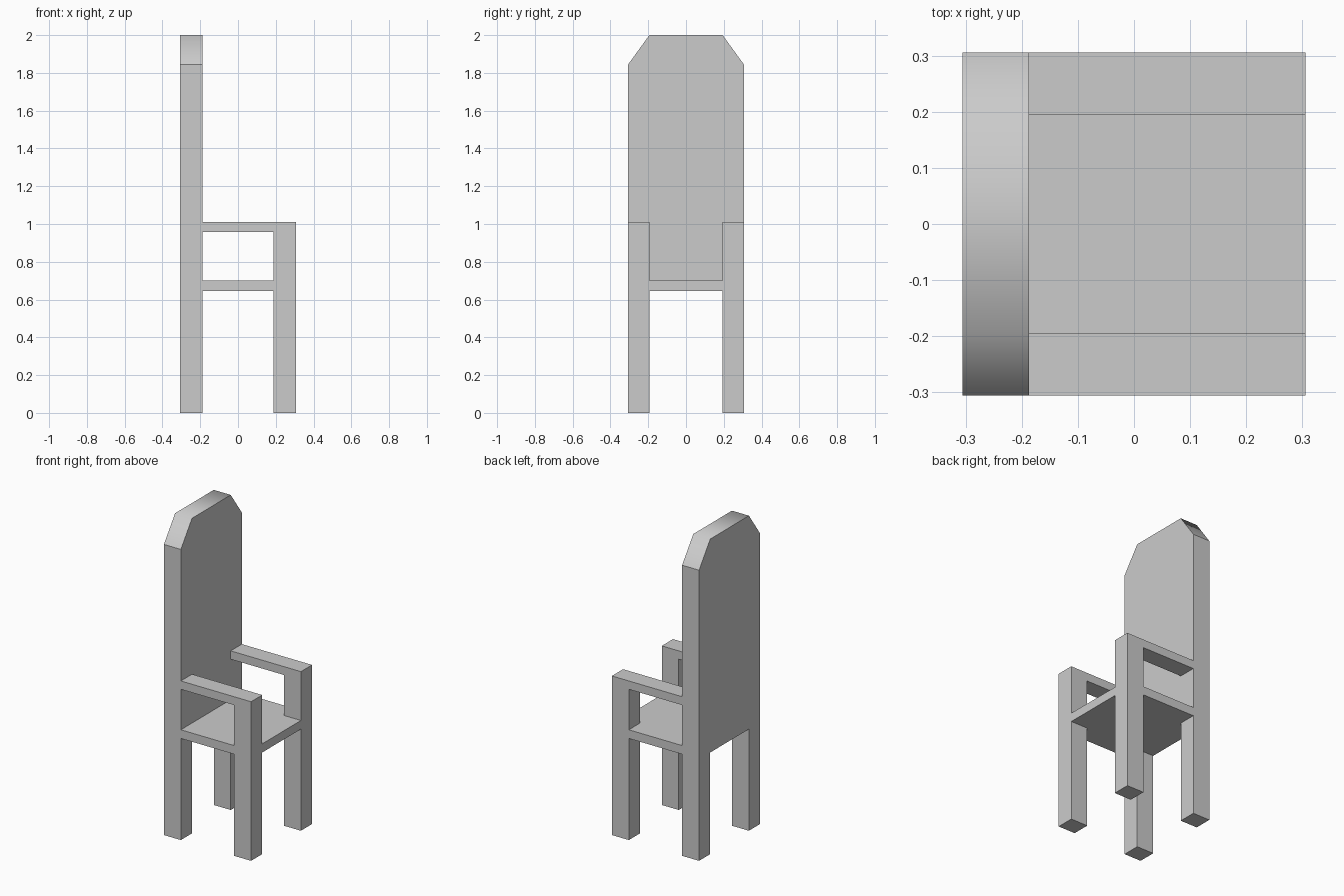
import bpy, bmesh
from mathutils import Vector

if "Cube" in bpy.data.objects:
    bpy.data.objects.remove(bpy.data.objects["Cube"])

OUT, IN = 0.306, 0.194          # outer and inner leg faces across the width
BACK_X, FRONT_X = -0.187, 0.187  # inner faces of back and front legs
SEAT = (0.645, 0.70)
ARM = (0.957, 1.01)


def prism(name, points, direction):
    """Extrude a closed outline along a direction."""
    bm = bmesh.new()
    face = bm.faces.new([bm.verts.new(p) for p in points])
    geom = bmesh.ops.extrude_face_region(bm, geom=[face])["geom"]
    moved = [g for g in geom if isinstance(g, bmesh.types.BMVert)]
    bmesh.ops.translate(bm, verts=moved, vec=Vector(direction))
    bmesh.ops.recalc_face_normals(bm, faces=bm.faces)
    mesh = bpy.data.meshes.new(name)
    bm.to_mesh(mesh)
    bm.free()
    obj = bpy.data.objects.new(name, mesh)
    bpy.context.collection.objects.link(obj)
    return obj


def side_pair(name, x0, x1, z0, z1):
    """Box on the right side, mirrored to the left."""
    outline = [(x0, IN, z0), (x1, IN, z0), (x1, OUT, z0), (x0, OUT, z0)]
    obj = prism(name, outline, (0, 0, z1 - z0))
    mod = obj.modifiers.new("Mirror", "MIRROR")
    mod.use_axis = (False, True, False)
    return obj


# Tall backrest with the rear legs in one outline
half = [(IN, SEAT[0]), (IN, 0), (OUT, 0), (OUT, 1.845), (IN, 2)]
outline = half + [(-y, z) for y, z in reversed(half)]
back = prism("backrest_and_rear_legs", [(-OUT, y, z) for y, z in outline],
             (OUT + BACK_X, 0, 0))

# Softly shaded crown over the clipped corners
for poly in back.data.polygons:
    poly.use_smooth = poly.normal.z > 0.2

# Seat, notched around the front legs
half = [(BACK_X, OUT), (FRONT_X, OUT), (FRONT_X, IN), (OUT, IN)]
outline = half + [(x, -y) for x, y in reversed(half)]
prism("seat", [(x, y, SEAT[0]) for x, y in outline], (0, 0, SEAT[1] - SEAT[0]))

# Front legs rising to arm height, and the armrests
side_pair("front_legs", FRONT_X, OUT, 0, ARM[1])
side_pair("armrests", BACK_X, FRONT_X, *ARM)
